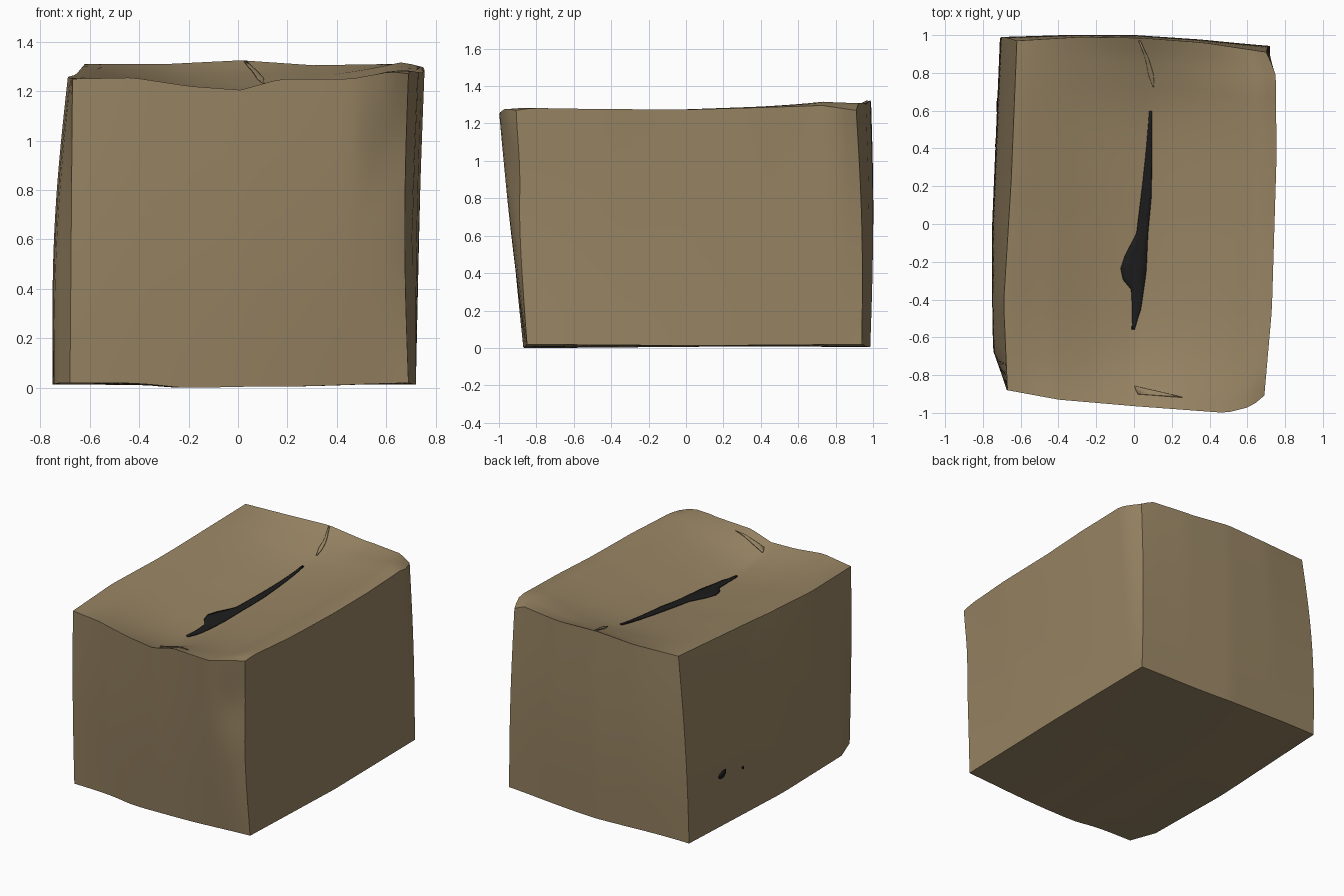
import bpy, bmesh, math
from mathutils import Vector

if "Cube" in bpy.data.objects:
    bpy.data.objects.remove(bpy.data.objects["Cube"], do_unlink=True)


def material(name, rgb):
    mat = bpy.data.materials.new(name)
    mat.use_nodes = True
    mat.diffuse_color = (*rgb, 1)
    node = mat.node_tree.nodes["Principled BSDF"]
    node.inputs["Base Color"].default_value = (*rgb, 1)
    node.inputs["Roughness"].default_value = 0.9
    return mat


cardboard = material("cardboard_brown", (0.31, 0.23, 0.125))
gap_dark = material("gap_black", (0.012, 0.012, 0.012))


def mix(a, b, t):
    return a + (b - a) * t


def profile(points, t):
    """Piecewise linear value at t from (position, value) pairs."""
    for (p, a), (q, b) in zip(points, points[1:]):
        if t <= q:
            return mix(a, b, max(0, (t - p) / (q - p)))
    return points[-1][1]


def bell(t, centre, width):
    return math.exp(-((t - centre) / width) ** 2)


# Worn edge lines of the box, each along its own 0..1 direction
LEFT_LOW = [(0, -.68), (.1, -.745), (.45, -.752), (1, -.71)]
LEFT_TOP = [(0, -.67), (.25, -.69), (.6, -.65), (1, -.62)]
RIGHT_LOW = [(0, .69), (.5, .72), (1, .72)]
RIGHT_TOP = [(0, .69), (.25, .73), (.7, .755), (.94, .75), (1, .70)]
FRONT_LOW = [(0, -.85), (.5, -.87), (1, -.85)]
FRONT_TOP = [(0, -.88), (.2, -.93), (.5, -.965), (.85, -1), (.95, -.97), (1, -.91)]
BACK_LOW = [(0, .98), (.5, .985), (1, .94)]
BACK_TOP = [(0, .97), (.25, .99), (.5, .985), (.75, .96), (1, .91)]
RIM_FRONT = [(0, 1.25), (.18, 1.255), (.35, 1.22), (.5, 1.205), (.62, 1.25),
             (.83, 1.25), (.95, 1.28), (1, 1.27)]
RIM_BACK = [(0, 1.31), (.25, 1.31), (.48, 1.325), (.7, 1.305), (.94, 1.31), (1, 1.27)]
RIM_LEFT = [(0, 1.25), (.5, 1.265), (1, 1.31)]
RIM_RIGHT = [(0, 1.27), (.05, 1.285), (.5, 1.28), (.9, 1.30), (1, 1.27)]


def warp(u, v, w):
    """Map a unit cube position onto the battered box."""
    swell = math.sin(math.pi * w)
    left = mix(profile(LEFT_LOW, v), profile(LEFT_TOP, v), w) - .025 * swell * min(1, v * 8)
    right = mix(profile(RIGHT_LOW, v), profile(RIGHT_TOP, v), w) - .015 * swell * (1 - v)
    front = mix(profile(FRONT_LOW, u), profile(FRONT_TOP, u), w) - .01 * swell
    front += .025 * bell(u, .95, .06) * bell(w, .75, .18)
    back = mix(profile(BACK_LOW, u), profile(BACK_TOP, u), w) + .015 * swell
    # lid: blend of the four rims with a sag along the flap seam
    rim_f, rim_b = profile(RIM_FRONT, u), profile(RIM_BACK, u)
    lid = mix(rim_f, rim_b, v) + mix(profile(RIM_LEFT, v), profile(RIM_RIGHT, v), u)
    lid -= mix(mix(RIM_FRONT[0][1], RIM_FRONT[-1][1], u), mix(RIM_BACK[0][1], RIM_BACK[-1][1], u), v)
    across = 1 - abs(2 * u - 1.03) ** 1.5
    along = 1 - abs(2 * v - 1) ** 4
    lid -= .13 * max(0, across) * along
    floor = .012 + .008 * math.cos(2 * math.pi * (u - .08)) * abs(2 * v - 1)
    floor -= .012 * bell(u, .35, .1) * (1 - v)
    return Vector((mix(left, right, u), mix(front, back, v), mix(max(0, floor), lid, w)))


def finish(name, bm, mat):
    bmesh.ops.recalc_face_normals(bm, faces=bm.faces)
    mesh = bpy.data.meshes.new(name)
    bm.to_mesh(mesh)
    bm.free()
    mesh.materials.append(mat)
    obj = bpy.data.objects.new(name, mesh)
    bpy.context.collection.objects.link(obj)
    bpy.ops.object.select_all(action="DESELECT")
    obj.select_set(True)
    bpy.context.view_layer.objects.active = obj
    bpy.ops.object.shade_smooth_by_angle(angle=math.radians(40))
    return obj


# Closed box body
bm = bmesh.new()
bmesh.ops.create_cube(bm, size=1)
bmesh.ops.subdivide_edges(bm, edges=bm.edges[:], cuts=29, use_grid_fill=True)
for vert in bm.verts:
    vert.co = warp(*(c + .5 for c in vert.co))
finish("cardboard_box", bm, cardboard)


def on_lid(x, y):
    return warp((x + .67) / 1.4, (y + .965) / 1.95, 1) + Vector((0, 0, .005))


def on_left_wall(z, y):
    return warp(0, (y + .87) / 1.85, z / 1.3) - Vector((.005, 0, 0))


def plate(name, stations, place, mat, steps=4):
    """Thin strip laid on a surface; stations are (y, low, high)."""
    bm = bmesh.new()
    rows = []
    for a, b in zip(stations, stations[1:]):
        for i in range(steps + (b == stations[-1])):
            y, lo, hi = (mix(p, q, i / steps) for p, q in zip(a, b))
            rows.append([bm.verts.new(place(mix(lo, hi, k / 3), y)) for k in range(4)])
    for r, s in zip(rows, rows[1:]):
        for k in range(3):
            bm.faces.new((r[k], r[k + 1], s[k + 1], s[k]))
    obj = finish(name, bm, mat)
    solid = obj.modifiers.new("thickness", "SOLIDIFY")
    solid.thickness = .006
    solid.offset = 0


# Dark opening between the flaps
plate("flap_gap", [(-.56, 0, .015), (-.45, 0, .045), (-.35, -.01, .055), (-.3, -.055, .06),
                   (-.24, -.07, .065), (-.17, -.05, .065), (-.05, .005, .065),
                   (.15, .02, .075), (.35, .035, .07), (.6, .052, .066)], on_lid, gap_dark)

# Small punctures low on one wall
plate("large_puncture", [(.585, .37, .39), (.61, .345, .39), (.645, .34, .375), (.66, .35, .36)],
      on_left_wall, gap_dark)
plate("small_puncture", [(.4, .33, .345), (.415, .33, .345)], on_left_wall, gap_dark)

# Folded flap corners at both ends of the seam
plate("front_flap_fold", [(-.9, .04, .28), (-.885, .03, .2), (-.86, .02, .03)], on_lid, cardboard)
plate("back_flap_fold", [(.73, .07, .076), (.79, .045, .073), (.97, .01, .02)], on_lid, cardboard)
